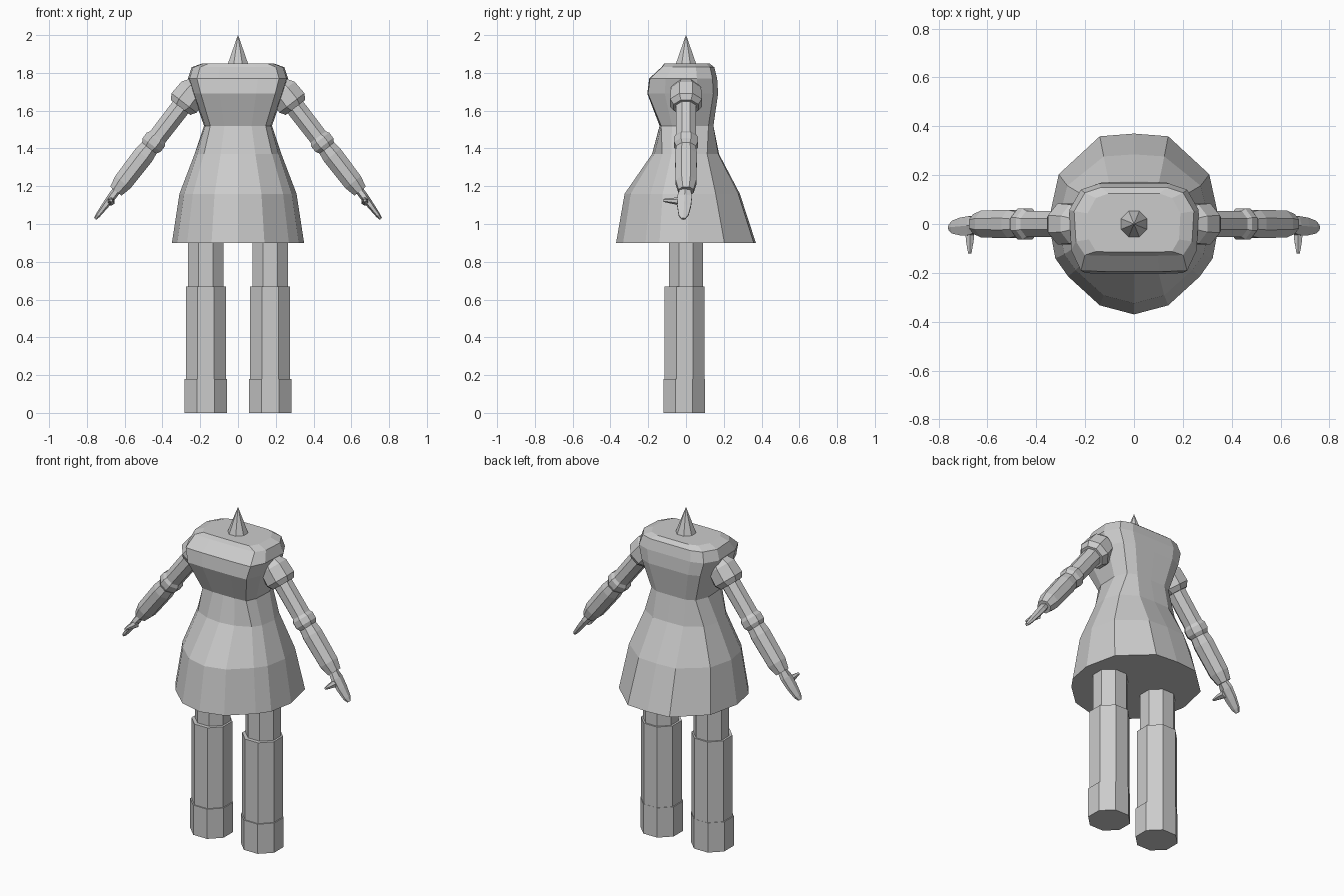
import bpy, bmesh, math
from mathutils import Vector

if "Cube" in bpy.data.objects:
    bpy.data.objects.remove(bpy.data.objects["Cube"], do_unlink=True)

grey = bpy.data.materials.new("plain grey")
grey.use_nodes = True
tone = (0.6, 0.6, 0.6, 1)
grey.diffuse_color = tone
grey.node_tree.nodes["Principled BSDF"].inputs["Base Color"].default_value = tone


def loft(name, rings):
    """Skin a list of equal-sized point rings and cap both ends."""
    bm = bmesh.new()
    loops = [[bm.verts.new(p) for p in ring] for ring in rings]
    count = len(loops[0])
    for low, high in zip(loops, loops[1:]):
        for i in range(count):
            j = (i + 1) % count
            bm.faces.new((low[i], low[j], high[j], high[i]))
    bm.faces.new(loops[0])
    bm.faces.new(loops[-1])
    bmesh.ops.recalc_face_normals(bm, faces=bm.faces)
    mesh = bpy.data.meshes.new(name)
    bm.to_mesh(mesh)
    bm.free()
    mesh.materials.append(grey)
    obj = bpy.data.objects.new(name, mesh)
    bpy.context.collection.objects.link(obj)
    return obj


def tube(name, origin, axis, side, steps, sides=8):
    """Faceted tube along an axis; steps are (distance, side radius, other radius)."""
    origin, axis, side = Vector(origin), Vector(axis).normalized(), Vector(side)
    other = axis.cross(side).normalized()
    rings = []
    for along, r_side, r_other in steps:
        ring = []
        for i in range(sides):
            a = math.tau * (i + 0.5) / sides
            ring.append(origin + axis * along + side * (r_side * math.cos(a))
                        + other * (r_other * math.sin(a)))
        rings.append(ring)
    return loft(name, rings)


# Dress: half outlines from front centre to back centre, blended by height
skirt_outline = [(0, -1), (.4, -.9), (.77, -.58), (.92, -.38),
                 (1, .03), (.88, .55), (.4, .97), (0, 1)]
chest_outline = [(0, -1), (.4, -1), (.82, -.98), (.97, -.55),
                 (1, .35), (.82, .85), (.55, 1), (0, 1)]


def dress_ring(z, blend, half_width, front, back):
    half = []
    for (sx, sy), (cx, cy) in zip(skirt_outline, chest_outline):
        x = (sx + (cx - sx) * blend) * half_width
        y = sy + (cy - sy) * blend
        half.append((x, y * (front if y < 0 else back), z))
    return half + [(-x, y, z) for x, y, z in half[-2:0:-1]]


loft("dress", [dress_ring(*row) for row in (
    (.9, 0, .35, .37, .37),
    (1.16, 0, .31, .325, .285),
    (1.37, .3, .23, .18, .175),
    (1.52, .9, .18, .14, .145),
    (1.69, 1, .24, .205, .17),
    (1.77, 1, .265, .195, .165),
    (1.83, 1, .245, .13, .15),
    (1.85, 1, .19, .115, .125),
)])

# Neck spike
tube("neck_spike", (0, 0, 1.83), (0, 0, 1), (1, 0, 0),
     [(0, .065, .065), (.17, .001, .001)])

# Legs and arms, mirrored for both sides
FLAT = 1 / math.cos(math.pi / 8)
for label, s in (("left", 1), ("right", -1)):
    def leg_part(part, bottom, top, width, depth, y=0):
        tube(f"{label}_{part}", (s * .17, y, 0), (0, 0, 1), (1, 0, 0),
             [(z, width * FLAT, depth * FLAT) for z in (bottom, top)])

    leg_part("thigh", .6, .95, .094, .09)
    leg_part("boot_shaft", .17, .67, .106, .106, -.007)
    leg_part("boot_foot", 0, .18, .112, .11, -.01)

    def arm_part(part, steps):
        tube(f"{label}_{part}", (s * .304, 0, 1.617), (s * .61, 0, -.79), (0, 1, 0),
             [(t, r * FLAT, q * FLAT) for t, r, q in steps])

    arm_part("shoulder_puff", [(-.15, .055, .055), (-.11, .08, .08),
                               (-.03, .084, .084), (0, .065, .065)])
    arm_part("upper_arm", [(-.05, .052, .052), (.21, .054, .05)])
    arm_part("elbow", [(.19, .05, .046), (.215, .063, .06),
                       (.25, .063, .06), (.275, .05, .046)])
    arm_part("forearm", [(.25, .048, .046), (.32, .058, .055),
                         (.5, .055, .052), (.56, .04, .038)])

    # Mitten hand, flat across the palm, with a forward thumb
    tube(f"{label}_hand", (s * .645, -.005, 1.175), (s * .6, -.05, -.8), (0, 1, 0),
         [(-.02, .028, .022), (.04, .045, .022), (.1, .042, .018),
          (.16, .03, .013), (.185, .012, .008)], 6)
    tube(f"{label}_thumb", (s * .672, -.02, 1.12), (0, -1, .05), (1, 0, 0),
         [(0, .022, .024), (.05, .018, .016), (.1, .008, .008)], 6)
